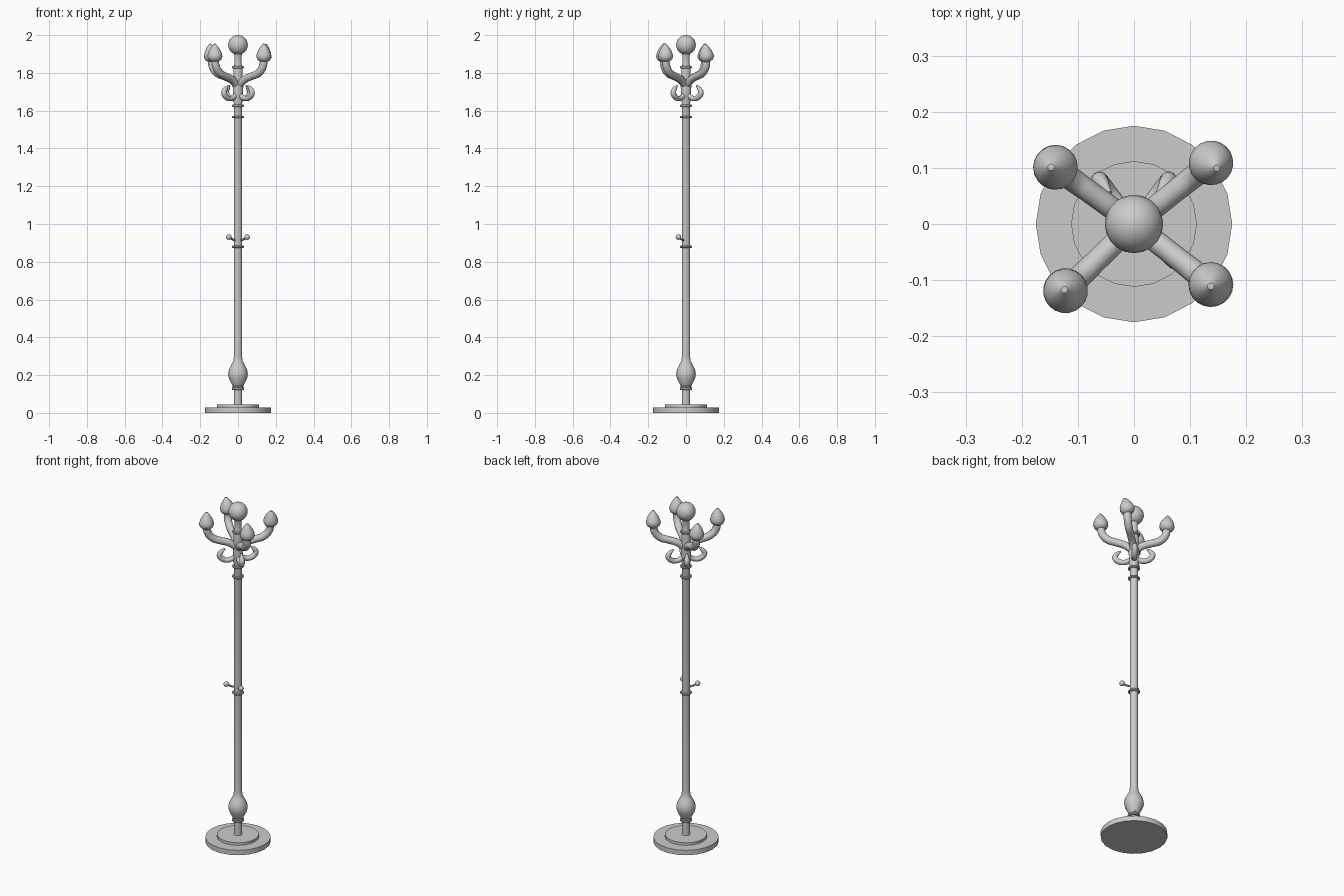
import bpy, bmesh, math
from mathutils import Vector

if "Cube" in bpy.data.objects:
    bpy.data.objects.remove(bpy.data.objects["Cube"])


def finish(obj, angle=40):
    bpy.ops.object.select_all(action='DESELECT')
    obj.select_set(True)
    bpy.context.view_layer.objects.active = obj
    bpy.ops.object.shade_smooth_by_angle(angle=math.radians(angle))
    return obj


def lathe(name, profile, sides=20, loc=(0, 0, 0), axis=(0, 0, 1)):
    """Revolve (radius, z) points around z, then aim the z axis along 'axis'."""
    bm = bmesh.new()
    rings = []
    for r, z in profile:
        if r < 1e-5:
            rings.append([bm.verts.new((0, 0, z))])
        else:
            rings.append([bm.verts.new((r * math.sin(2 * math.pi * i / sides),
                                        r * math.cos(2 * math.pi * i / sides), z))
                          for i in range(sides)])
    for a, b in zip(rings, rings[1:]):
        for i in range(sides):
            j = (i + 1) % sides
            quad = [a[i % len(a)], a[j % len(a)], b[j % len(b)], b[i % len(b)]]
            bm.faces.new(list(dict.fromkeys(quad)))
    for ring in (rings[0], rings[-1]):
        if len(ring) > 1:
            bm.faces.new(ring)
    bmesh.ops.recalc_face_normals(bm, faces=bm.faces)
    mesh = bpy.data.meshes.new(name)
    bm.to_mesh(mesh)
    bm.free()
    obj = bpy.data.objects.new(name, mesh)
    bpy.context.collection.objects.link(obj)
    obj.location = loc
    obj.rotation_euler = Vector(axis).to_track_quat('Z', 'Y').to_euler()
    return finish(obj)


def tube(name, points, radii, res=4):
    """Round tube through the points, with a radius at each one."""
    cu = bpy.data.curves.new(name, 'CURVE')
    cu.dimensions = '3D'
    cu.bevel_depth = 1.0
    cu.bevel_resolution = res
    cu.resolution_u = 5
    cu.use_fill_caps = True
    sp = cu.splines.new('BEZIER')
    sp.bezier_points.add(len(points) - 1)
    for bp, p, r in zip(sp.bezier_points, points, radii):
        bp.co = p
        bp.radius = r
        bp.handle_left_type = bp.handle_right_type = 'AUTO'
    obj = bpy.data.objects.new(name, cu)
    bpy.context.collection.objects.link(obj)
    bpy.ops.object.select_all(action='DESELECT')
    obj.select_set(True)
    bpy.context.view_layer.objects.active = obj
    bpy.ops.object.convert(target='MESH')
    return finish(bpy.context.view_layer.objects.active)


def ball(name, radius, loc, sides=20, steps=12):
    arc = [math.pi * i / steps for i in range(steps + 1)]
    return lathe(name, [(radius * math.sin(t), -radius * math.cos(t)) for t in arc], sides, loc)


def radial(points, direction):
    return [(direction.x * r, direction.y * r, z) for r, z in points]


# Stepped round base
lathe("base_plate", [(0.175, 0.0), (0.175, 0.029)])
lathe("base_step", [(0.112, 0.028), (0.112, 0.044)])

# Pole with turned bulb
lathe("pole", [(0.022, 0.04), (0.022, 0.135), (0.027, 0.14), (0.034, 0.155),
               (0.048, 0.182), (0.052, 0.205), (0.048, 0.23), (0.035, 0.255),
               (0.024, 0.275), (0.022, 0.30), (0.022, 1.64), (0.027, 1.66),
               (0.028, 1.74), (0.024, 1.79), (0.023, 1.83), (0.019, 1.85),
               (0.019, 1.89), (0.024, 1.91)])

# Turned collars
for i, (z, r) in enumerate([(0.128, 0.033), (0.140, 0.030), (0.88, 0.031),
                            (1.566, 0.031), (1.626, 0.031), (1.83, 0.031)]):
    h = 0.006
    lathe(f"collar_{i + 1}", [(0.02, z - h), (r - 0.003, z - h), (r, z - h / 2),
                              (r, z + h / 2), (r - 0.003, z + h), (0.02, z + h)])

# Top finial ball
ball("finial_ball", 0.052, (0, 0, 1.948))

# Upper arms with acorn ends: end position and lean of the acorn tip
acorn = [(0, -0.028), (0.018, -0.026), (0.033, -0.016), (0.040, 0.0), (0.038, 0.014),
         (0.031, 0.033), (0.020, 0.051), (0.010, 0.064), (0.006, 0.069), (0, 0.070)]
arms = [((-0.140, 0.101), (-0.008, 0.000)), ((0.137, 0.109), (0.011, -0.010)),
        ((-0.122, -0.119), (-0.002, 0.002)), ((0.137, -0.108), (0.0, -0.003))]
for i, (end, lean) in enumerate(arms):
    e = Vector(end)
    d, reach = e.normalized(), e.length
    path = [(0.0, 1.728), (0.045, 1.765), (0.095, 1.783),
            (reach - 0.038, 1.798), (reach - 0.008, 1.832), (reach, 1.875)]
    tube(f"upper_arm_{i + 1}", radial(path, d), [0.019, 0.020, 0.020, 0.021, 0.021, 0.020])
    lathe(f"acorn_{i + 1}", acorn, 20, (e.x, e.y, 1.885), (lean[0], lean[1], 0.07))

# Small lower hooks curling upward
hook = [(0.0, 1.695), (0.03, 1.672), (0.055, 1.664), (0.083, 1.672),
        (0.100, 1.695), (0.090, 1.715), (0.070, 1.733)]
for i, deg in enumerate((52, 128, 222, 318)):
    a = math.radians(deg)
    tube(f"lower_hook_{i + 1}", radial(hook, Vector((math.cos(a), math.sin(a)))),
         [0.014, 0.014, 0.014, 0.015, 0.015, 0.012, 0.004])

# Pair of small pegs halfway up, facing the front
for side, s in (("left", -1), ("right", 1)):
    tip = (s * 0.048, -0.040, 0.931)
    tube(f"peg_stem_{side}", [(0, 0, 0.912), (s * 0.025, -0.021, 0.917), tip],
         [0.006, 0.006, 0.006], 2)
    ball(f"peg_knob_{side}", 0.015, tip, 12, 8)
